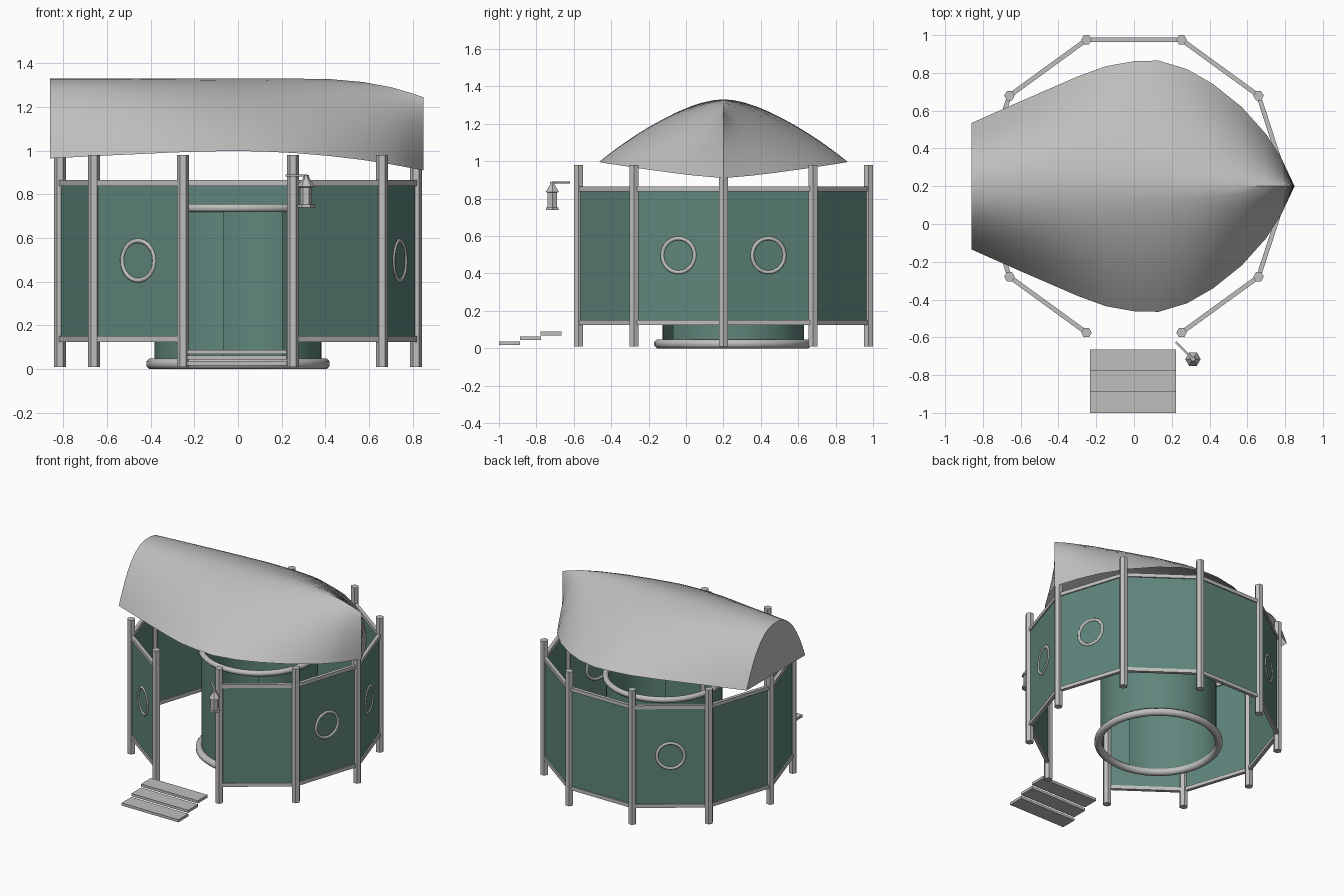
import bpy, bmesh, math
from mathutils import Vector, Matrix

if "Cube" in bpy.data.objects:
    bpy.data.objects.remove(bpy.data.objects["Cube"])

CY = 0.2        # centre of the ten-sided enclosure
R = 0.815       # post circle radius


def material(name, rgb):
    m = bpy.data.materials.new(name)
    m.diffuse_color = (*rgb, 1)
    m.use_nodes = True
    m.node_tree.nodes["Principled BSDF"].inputs["Base Color"].default_value = m.diffuse_color
    return m


GREY = material("weathered grey", (0.52, 0.52, 0.51))
TEAL = material("dull teal", (0.115, 0.235, 0.20))


def finish(name, bm, mat, smooth=None):
    bmesh.ops.recalc_face_normals(bm, faces=bm.faces)
    me = bpy.data.meshes.new(name)
    bm.to_mesh(me)
    bm.free()
    ob = bpy.data.objects.new(name, me)
    bpy.context.collection.objects.link(ob)
    me.materials.append(mat)
    if smooth:
        bpy.ops.object.select_all(action='DESELECT')
        ob.select_set(True)
        bpy.context.view_layer.objects.active = ob
        bpy.ops.object.shade_smooth_by_angle(angle=math.radians(smooth))
    return ob


def box(name, loc, size, mat, turn=0.0):
    bm = bmesh.new()
    bmesh.ops.create_cube(bm, size=1, matrix=Matrix.Translation(loc)
                          @ Matrix.Rotation(turn, 4, 'Z') @ Matrix.Diagonal((*size, 1)))
    return finish(name, bm, mat)


def lathe(name, profile, loc, mat, sides, closed=False, smooth=None, rot=None, start=0.0, sweep=2 * math.pi):
    """Turn a (radius, height) profile around the local z axis."""
    bm = bmesh.new()
    full = sweep > 6.28
    n = sides if full else sides + 1
    mtx = Matrix.Translation(loc) @ (rot or Matrix.Identity(4))
    rows = []
    for i in range(n):
        a = start + sweep * i / sides
        rows.append([bm.verts.new(mtx @ Vector((r * math.cos(a), r * math.sin(a), z))) for r, z in profile])
    k = len(profile)
    for i in range(sides):
        p, q = rows[i], rows[(i + 1) % n]
        for j in range(k if closed else k - 1):
            bm.faces.new((p[j], q[j], q[(j + 1) % k], p[(j + 1) % k]))
    bmesh.ops.remove_doubles(bm, verts=bm.verts, dist=1e-5)
    return finish(name, bm, mat, smooth)


def ring(name, loc, major, minor, mat, sides=40, section=8, rot=None):
    prof = [(major + minor * math.cos(math.tau * (j + 0.5) / section),
             minor * math.sin(math.tau * (j + 0.5) / section)) for j in range(section)]
    return lathe(name, prof, loc, mat, sides, closed=True, smooth=50, rot=rot)


# posts
for k in range(10):
    a = math.radians(36 * k)
    lathe(f"post_{k}", [(0, 0.01), (0.028, 0.01), (0.028, 0.98), (0, 0.98)],
          (R * math.cos(a), CY + R * math.sin(a), 0), GREY, 6)

# wall panels, rails and round windows; the front bay stays open
side = 2 * R * math.sin(math.radians(18))
apothem = R * math.cos(math.radians(18))
for k in range(10):
    deg = 18 + 36 * k
    if deg == 270:
        continue
    a = math.radians(deg)
    x, y = apothem * math.cos(a), CY + apothem * math.sin(a)
    box(f"wall_panel_{k}", (x, y, 0.495), (0.008, side, 0.72), TEAL, a)
    for label, z in (("lower", 0.138), ("upper", 0.852)):
        box(f"{label}_rail_{k}", (x, y, z), (0.024, side, 0.026), GREY, a)
    if deg in (18, 126, 234, 342):
        rot = Matrix.Rotation(a, 4, 'Z') @ Matrix.Rotation(math.pi / 2, 4, 'Y')
        ring(f"porthole_ring_{k}", (x, y, 0.497), 0.091, 0.011, GREY, 28, 8, rot)

# round inner screen with a gap at the front, and its rims
lathe("inner_screen", [(0.382, 0.03), (0.382, 0.74), (0.376, 0.74), (0.376, 0.03)], (0, 0.25, 0), TEAL, 44,
      closed=True, smooth=40, start=math.radians(303), sweep=math.radians(317))
ring("screen_base_ring", (0, 0.25, 0.024), 0.396, 0.026, GREY)
ring("screen_top_ring", (0, 0.25, 0.738), 0.385, 0.02, GREY)

# entrance steps
for i in range(3):
    box(f"step_{i}", (-0.005, -0.943 + 0.111 * i, 0.027 + 0.026 * i), (0.455, 0.113, 0.019), GREY)

# roof shaped like an upturned boat hull: x, half width, edge z, ridge z, fullness
stations = [
    (-0.86, 0.335, 0.965, 1.33, 2.4), (-0.60, 0.45, 0.978, 1.33, 2.15),
    (-0.30, 0.58, 0.992, 1.33, 1.85), (-0.15, 0.635, 0.997, 1.33, 1.7),
    (0.0, 0.662, 0.999, 1.33, 1.6), (0.13, 0.665, 0.996, 1.33, 1.55),
    (0.28, 0.62, 0.988, 1.33, 1.5), (0.42, 0.54, 0.976, 1.328, 1.45),
    (0.57, 0.42, 0.958, 1.315, 1.4), (0.70, 0.275, 0.938, 1.291, 1.35),
    (0.78, 0.15, 0.923, 1.268, 1.3), (0.85, 0.0, 0.91, 1.245, 1.3)]
bm = bmesh.new()
rows = []
for x, w, lo, hi, p in stations:
    rows.append([bm.verts.new((x, CY + w * u, lo + (hi - lo) * (1 - abs(u) ** p)))
                 for u in [j / 10 for j in range(-10, 11)]])
for a, b in zip(rows, rows[1:]):
    for j in range(20):
        bm.faces.new((a[j], a[j + 1], b[j + 1], b[j]))
bm.faces.new(rows[0])   # flat end
bmesh.ops.remove_doubles(bm, verts=bm.verts, dist=1e-4)
finish("hull_roof", bm, GREY, 40)

# hanging lantern and its bracket
LX, LY = 0.312, -0.715
lathe("lantern", [(0, 0.74), (0.04, 0.74), (0.04, 0.754), (0.028, 0.754), (0.028, 0.832), (0.041, 0.836),
                  (0.015, 0.874), (0.013, 0.888), (0, 0.888)], (LX, LY, 0), GREY, 6)
box("lantern_bracket", (LX - 0.045, LY + 0.045, 0.886), (0.13, 0.012, 0.01), GREY, math.radians(-45))
